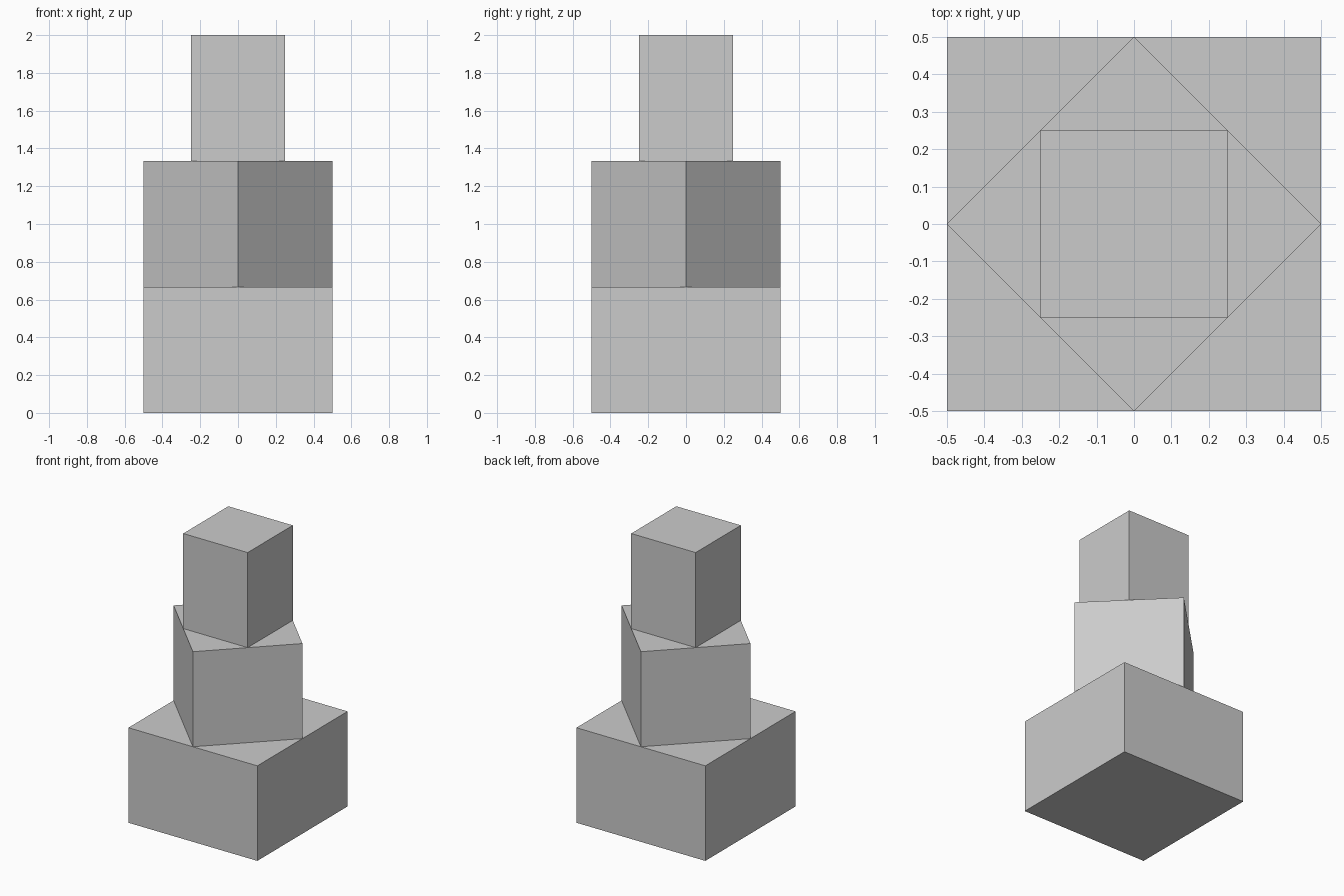
import bpy
import math

if "Cube" in bpy.data.objects:
    bpy.data.objects.remove(bpy.data.objects["Cube"])

TIER_H = 2 / 3


def tier(name, side, level, angle):
    # Square block standing on the block below it
    bpy.ops.mesh.primitive_cube_add(
        size=1, location=(0, 0, (level + 0.5) * TIER_H), rotation=(0, 0, angle))
    block = bpy.context.object
    block.name = name
    block.scale = (side, side, TIER_H)
    bpy.ops.object.transform_apply(location=False, rotation=True, scale=True)
    return block


# Each tier is inscribed in the one below, turned by 45 degrees
for level, name in enumerate(("bottom_block", "middle_block", "top_block")):
    tier(name, math.sqrt(0.5) ** level, level, level * math.pi / 4)
